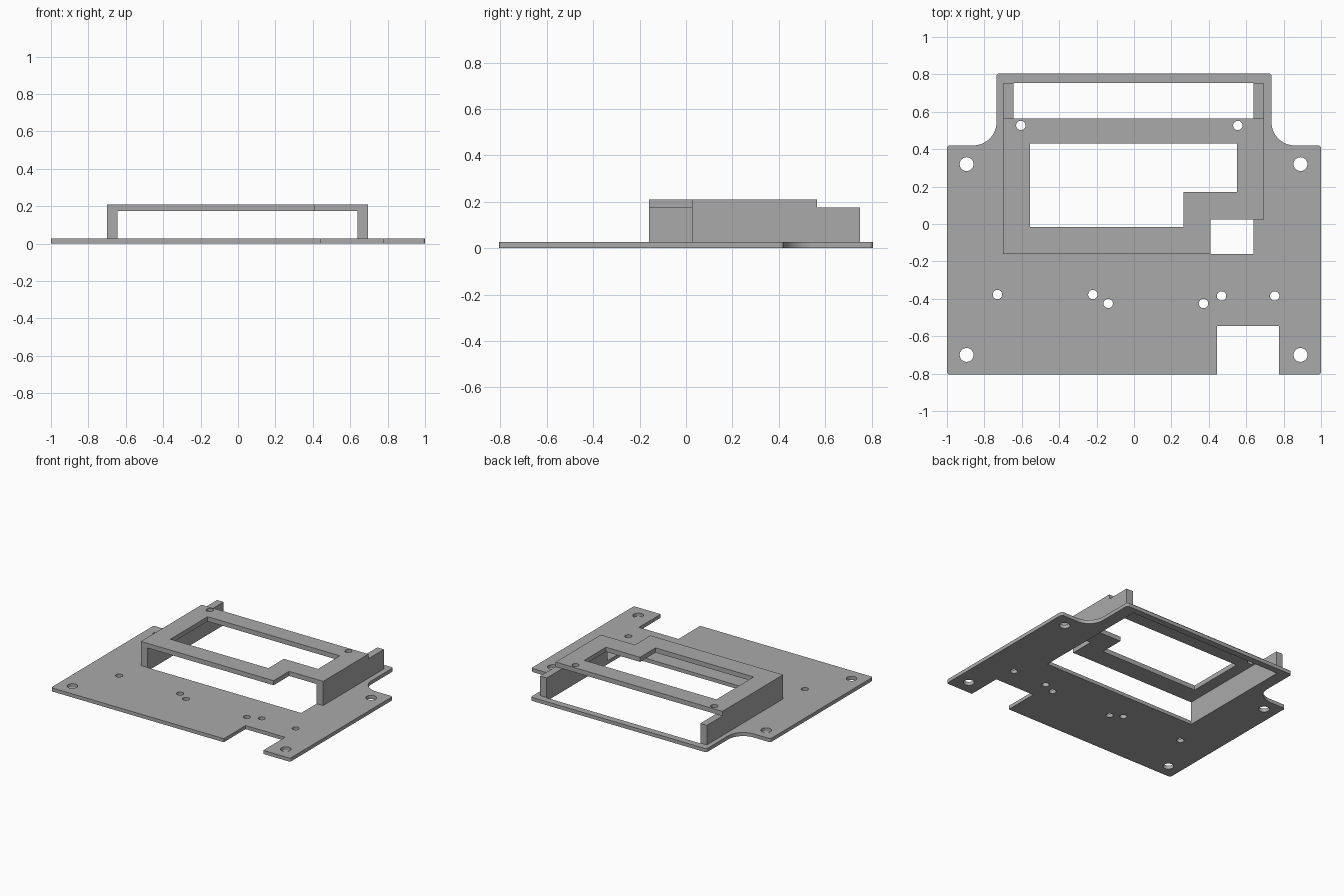
import bpy
from math import pi, sin, cos

cube = bpy.data.objects.get("Cube")
if cube:
    bpy.data.objects.remove(cube, do_unlink=True)

grey = bpy.data.materials.new("mid_grey")
grey.use_nodes = True
colour = (0.4, 0.4, 0.4, 1)
grey.diffuse_color = colour
grey.node_tree.nodes["Principled BSDF"].inputs["Base Color"].default_value = colour

BASE_TOP, DECK_LOW, DECK_TOP = 0.027, 0.175, 0.21


def arc(cx, cy, r, start, end, steps=8):
    return [(cx + r * cos(start + (end - start) * i / steps),
             cy + r * sin(start + (end - start) * i / steps)) for i in range(steps + 1)]


def circle(x, y, r):
    return arc(x, y, r, 0, 2 * pi, 32)[:-1]


def rect(x0, y0, x1, y1):
    return [(x0, y0), (x1, y0), (x1, y1), (x0, y1)]


def sheet(name, loops, z0, z1):
    """Extrude an outline with holes from z0 to z1 into a mesh."""
    curve = bpy.data.curves.new(name + "_outline", "CURVE")
    curve.dimensions = "2D"
    curve.fill_mode = "BOTH"
    curve.extrude = (z1 - z0) / 2
    for loop in loops:
        spline = curve.splines.new("POLY")
        spline.points.add(len(loop) - 1)
        for point, (x, y) in zip(spline.points, loop):
            point.co = (x, y, 0, 1)
        spline.use_cyclic_u = True
    temp = bpy.data.objects.new(name + "_outline", curve)
    bpy.context.collection.objects.link(temp)
    bpy.context.view_layer.update()
    evaluated = temp.evaluated_get(bpy.context.evaluated_depsgraph_get())
    mesh = bpy.data.meshes.new_from_object(evaluated)
    bpy.data.objects.remove(temp, do_unlink=True)
    bpy.data.curves.remove(curve)
    mesh.name = name
    mesh.materials.clear()
    mesh.materials.append(grey)
    for face in mesh.polygons:
        face.use_smooth = False
        face.material_index = 0
    obj = bpy.data.objects.new(name, mesh)
    obj.location.z = (z0 + z1) / 2
    bpy.context.collection.objects.link(obj)
    return obj


# Base plate: rounded corners, concave shoulders and a front notch
r = 0.015
right_side = (arc(1 - r, -0.805 + r, r, -pi / 2, 0)
              + arc(1 - r, 0.42 - r, r, 0, pi / 2)
              + arc(0.86, 0.545, 0.125, -pi / 2, -pi, 16)
              + arc(0.735 - r, 0.805 - r, r, 0, pi / 2))
left_side = [(-x, y) for x, y in reversed(right_side)]
notch = [(0.445, -0.805), (0.445, -0.545), (0.775, -0.545), (0.775, -0.805)]
window = rect(-0.645, -0.16, 0.64, 0.755)
corner_holes = [circle(x, y, 0.037) for x in (-0.895, 0.89) for y in (-0.7, 0.32)]
small_holes = [circle(x, y, 0.025) for x, y in
               [(-0.73, -0.377), (-0.22, -0.377), (-0.138, -0.425),
                (0.372, -0.425), (0.468, -0.385), (0.752, -0.385)]]
sheet("base_plate", [right_side + left_side + notch, window] + corner_holes + small_holes,
      0, BASE_TOP)

# Side walls, running on behind the raised deck
sheet("left_wall", [rect(0.64, 0.025, 0.695, 0.75)], BASE_TOP, DECK_LOW)
sheet("right_wall", [rect(-0.7, -0.16, -0.645, 0.75)], BASE_TOP, DECK_LOW)

# Raised deck with a stepped window and two screw holes
deck = [(-0.7, -0.16), (0.41, -0.16), (0.41, 0.025), (0.695, 0.025),
        (0.695, 0.565), (-0.7, 0.565)]
opening = [(-0.555, -0.015), (0.265, -0.015), (0.265, 0.17), (0.55, 0.17),
           (0.55, 0.43), (-0.555, 0.43)]
sheet("raised_deck", [deck, opening] + [circle(x, 0.527, 0.025) for x in (-0.605, 0.555)],
      DECK_LOW, DECK_TOP)
